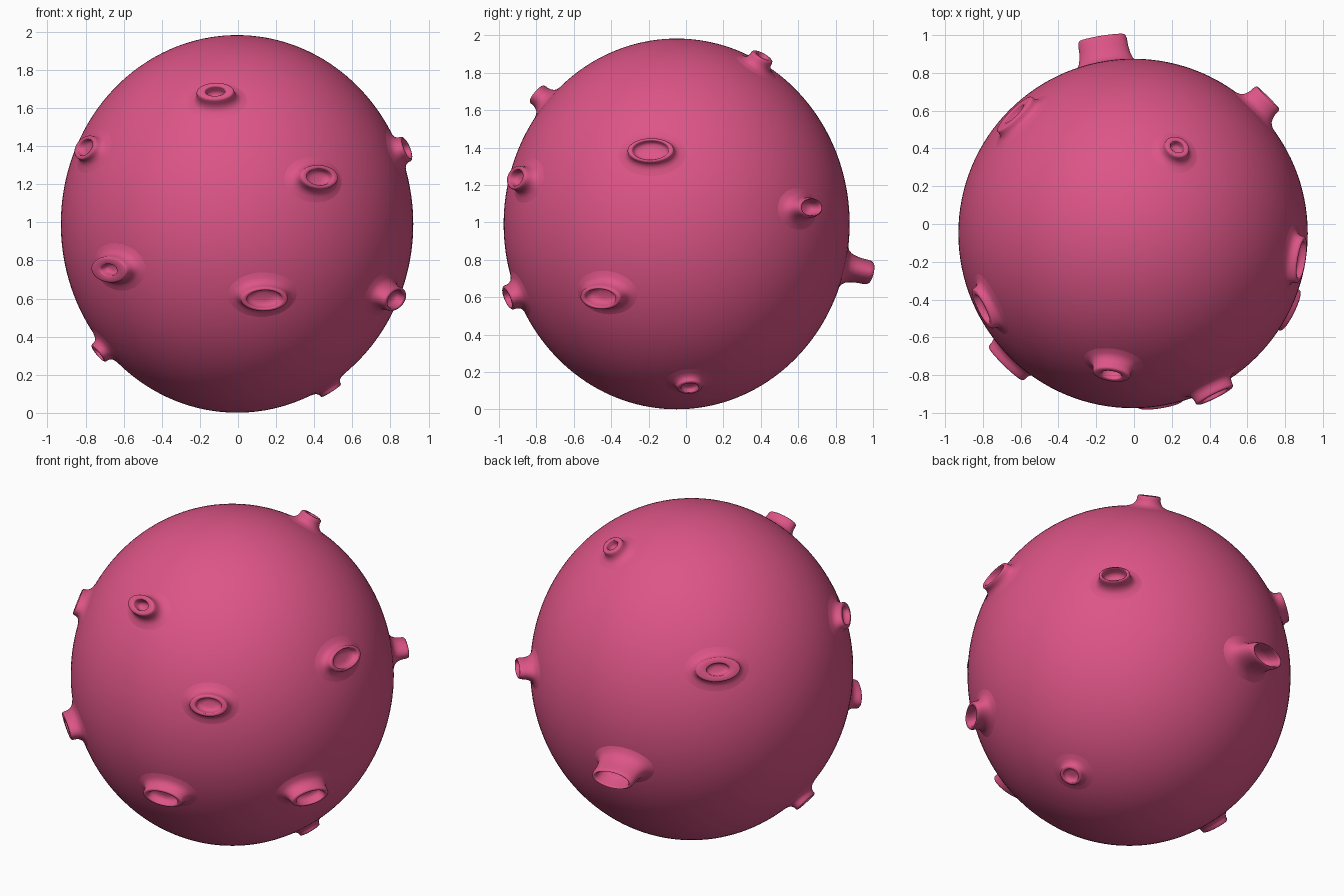
import bpy, bmesh, math
from mathutils import Vector

if "Cube" in bpy.data.objects:
    bpy.data.objects.remove(bpy.data.objects["Cube"])

C = Vector((-0.005, -0.05, 0.992))   # body centre
R = Vector((0.925, 0.925, 0.991))    # body radii
SIDES = 48

mat = bpy.data.materials.new("pink")
mat.diffuse_color = (0.72, 0.09, 0.24, 1)
mat.use_nodes = True
mat.node_tree.nodes["Principled BSDF"].inputs["Base Color"].default_value = mat.diffuse_color


def finish(bm, name):
    bmesh.ops.recalc_face_normals(bm, faces=bm.faces)
    for f in bm.faces:
        f.smooth = True
    me = bpy.data.meshes.new(name)
    bm.to_mesh(me)
    bm.free()
    me.materials.append(mat)
    ob = bpy.data.objects.new(name, me)
    bpy.context.collection.objects.link(ob)


def scaled(v):
    return Vector((v.x / R.x, v.y / R.y, v.z / R.z))


def surface_depth(p, n):
    """Signed distance along n from p to the body surface."""
    o, d = scaled(p - C), scaled(n)
    a, b, c = d.dot(d), o.dot(d), o.dot(o) - 1
    return (-b + math.sqrt(max(b * b - a * c, 0))) / a


# Body: slightly tall ball
bm = bmesh.new()
bmesh.ops.create_uvsphere(bm, u_segments=128, v_segments=80, radius=1)
for v in bm.verts:
    v.co = Vector((v.co.x * R.x, v.co.y * R.y, v.co.z * R.z)) + C
finish(bm, "body")


# Hollow nub: oval tube with a flared base and a recessed tip
def nub(name, tip, a, b, hole):
    tip = Vector(tip)
    n = scaled(scaled(tip - C)).normalized()
    u = Vector((0, 0, 1)).cross(n).normalized()
    w = n.cross(u)
    # (scale, extra radius, height fraction from body surface to tip)
    rings = [(1, 0.07, -0.04), (1, 0.05, 0.02), (1, 0.03, 0.08), (1, 0.015, 0.2),
             (1, 0.006, 0.38), (1, 0.001, 0.6), (1, 0, 0.85), (1, -0.003, 0.95),
             (1, -0.009, 1), (hole + 0.06, 0, 1), (hole + 0.02, 0, 0.97),
             (hole, 0, 0.88), (hole * 0.95, 0, 0.55), (hole * 0.8, 0, 0.35),
             (hole * 0.4, 0, 0.27)]
    bm = bmesh.new()
    prev = None
    for k, d, f in rings:
        ring = []
        for i in range(SIDES):
            t = 2 * math.pi * i / SIDES
            p = tip + u * math.cos(t) * (a * k + d) + w * math.sin(t) * (b * k + d)
            ring.append(bm.verts.new(p + n * surface_depth(p, n) * (1 - f)))
        if prev:
            for i in range(SIDES):
                j = (i + 1) % SIDES
                bm.faces.new((prev[i], prev[j], ring[j], ring[i]))
        prev = ring
    bm.faces.new(prev)
    finish(bm, name)


# Tip centre, half width, half height, hole ratio
NUBS = [
    ("front_upper", (-0.12, -0.80, 1.69), 0.10, 0.060, 0.52),
    ("front_middle", (0.43, -0.91, 1.24), 0.11, 0.065, 0.68),
    ("front_left_low", (-0.68, -0.74, 0.75), 0.13, 0.070, 0.45),
    ("front_low", (0.14, -0.955, 0.595), 0.125, 0.068, 0.75),
    ("front_right_low", (0.83, -0.46, 0.595), 0.12, 0.067, 0.75),
    ("right_upper", (0.887, -0.19, 1.388), 0.125, 0.069, 0.78),
    ("left_upper", (-0.805, -0.45, 1.395), 0.118, 0.068, 0.68),
    ("left_bottom", (-0.735, -0.15, 0.31), 0.09, 0.058, 0.75),
    ("back_left_upper", (-0.635, 0.585, 1.40), 0.13, 0.070, 0.52),
    ("back_low", (-0.17, 0.985, 0.73), 0.13, 0.066, 0.80),
    ("back_right", (0.71, 0.67, 1.08), 0.09, 0.054, 0.78),
    ("right_bottom", (0.49, 0.02, 0.115), 0.068, 0.063, 0.68),
    ("top", (0.23, 0.41, 1.89), 0.068, 0.062, 0.55),
]
for label, tip, a, b, hole in NUBS:
    nub(label + "_nub", tip, a, b, hole)
